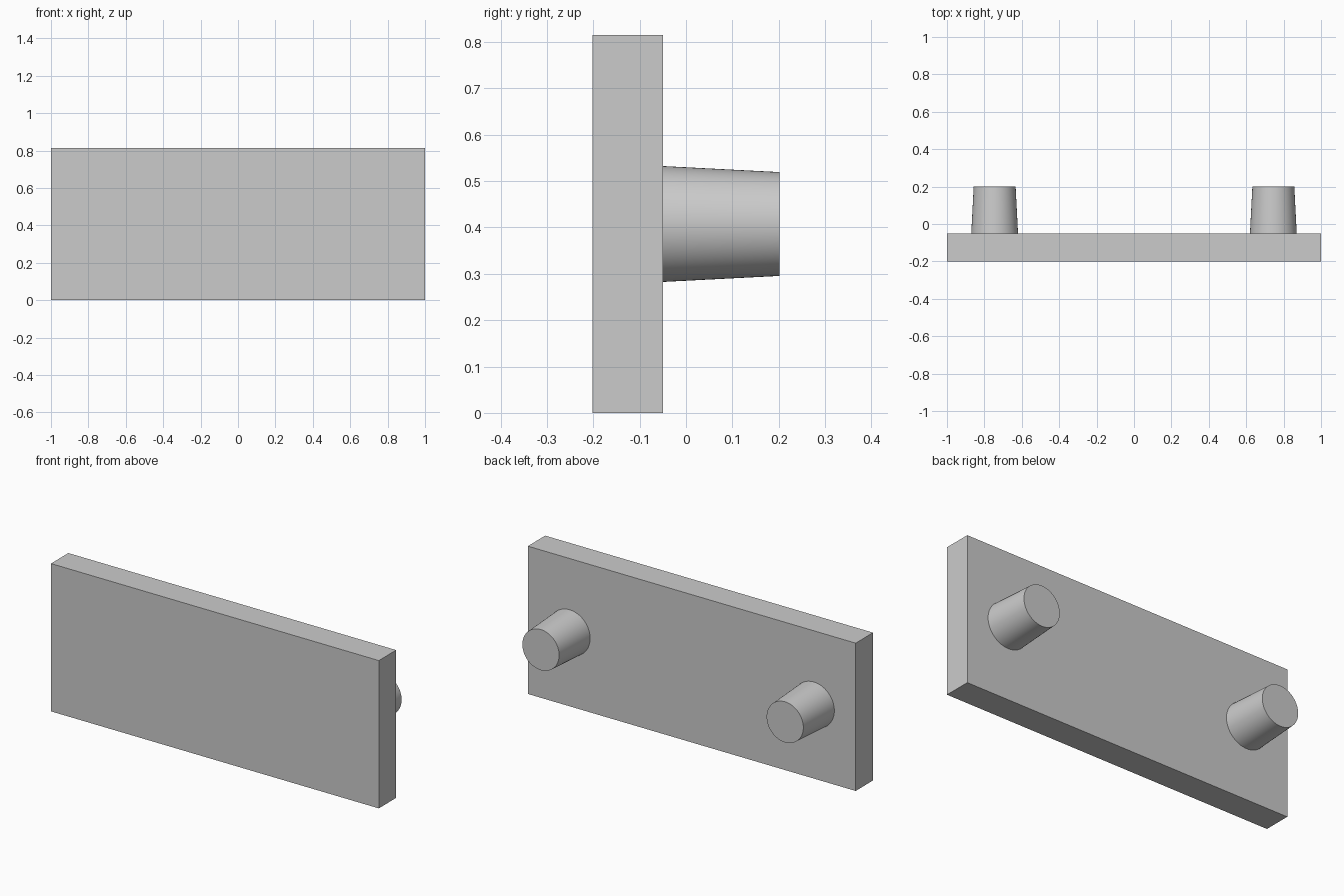
import bpy
import math

cube = bpy.data.objects.get("Cube")
if cube:
    bpy.data.objects.remove(cube, do_unlink=True)

# Single plain grey
GREY = (0.6, 0.6, 0.6, 1.0)
grey = bpy.data.materials.new("plain_grey")
grey.use_nodes = True
grey.diffuse_color = GREY
grey.node_tree.nodes["Principled BSDF"].inputs["Base Color"].default_value = GREY

HEIGHT = 0.815
FRONT, PLATE_BACK, PEG_END = -0.2015, -0.05, 0.2015


def finish(name):
    obj = bpy.context.object
    obj.name = name
    obj.data.materials.append(grey)
    return obj


# Flat rectangular plate
bpy.ops.mesh.primitive_cube_add(size=1, location=(0, (FRONT + PLATE_BACK) / 2, HEIGHT / 2))
plate = finish("plate")
plate.scale = (2, PLATE_BACK - FRONT, HEIGHT)
bpy.ops.object.transform_apply(location=False, rotation=False, scale=True)

# Tapered mounting pegs on the back
for side, name in ((1, "left_peg"), (-1, "right_peg")):
    bpy.ops.mesh.primitive_cone_add(
        vertices=64, radius1=0.125, radius2=0.112, depth=PEG_END - PLATE_BACK,
        location=(side * 0.745, (PLATE_BACK + PEG_END) / 2, HEIGHT / 2),
        rotation=(-math.pi / 2, 0, 0))
    finish(name)
    bpy.ops.object.shade_smooth_by_angle(angle=math.radians(30))
